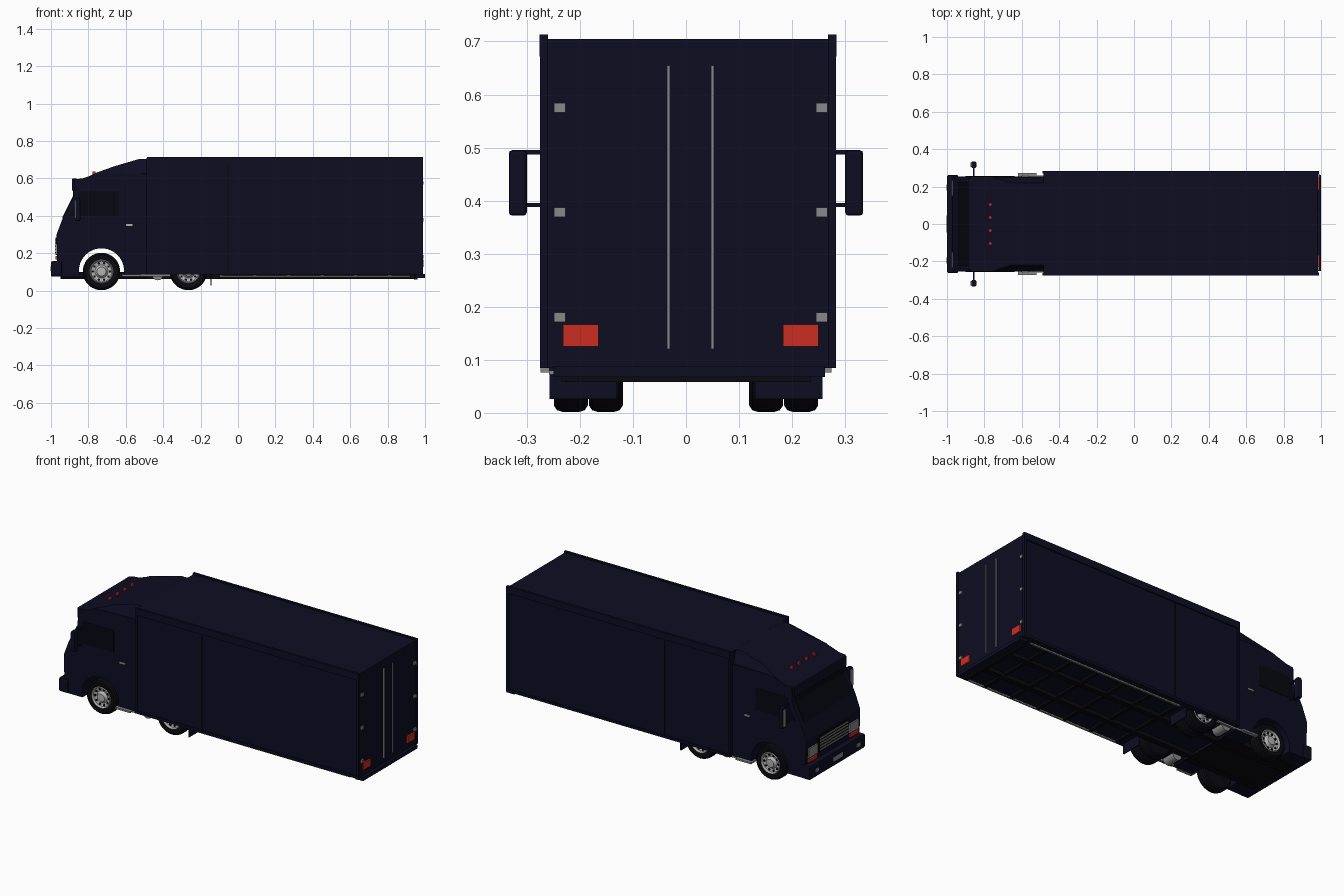
import bpy, bmesh, math
from mathutils import Vector, Matrix

if "Cube" in bpy.data.objects:
    bpy.data.objects.remove(bpy.data.objects["Cube"], do_unlink=True)


def material(name, r, g, b):
    m = bpy.data.materials.new(name)
    m.use_nodes = True
    m.diffuse_color = (r, g, b, 1)
    m.node_tree.nodes["Principled BSDF"].inputs["Base Color"].default_value = (r, g, b, 1)
    return m


NAVY = material("navy_paint", 0.004, 0.004, 0.016)
BLACK = material("black_rubber", 0.003, 0.003, 0.005)
GLASS = material("dark_glass", 0.002, 0.002, 0.006)
STEEL = material("steel_grey", 0.25, 0.25, 0.25)
CHROME = material("pale_metal", 0.45, 0.45, 0.45)
RED = material("signal_red", 0.6, 0.027, 0.017)


def finish(name, bm, mat, bevel=0.0, smooth=False):
    bmesh.ops.recalc_face_normals(bm, faces=bm.faces[:])
    mesh = bpy.data.meshes.new(name)
    bm.to_mesh(mesh)
    bm.free()
    mesh.materials.append(mat)
    ob = bpy.data.objects.new(name, mesh)
    bpy.context.collection.objects.link(ob)
    if bevel:
        mod = ob.modifiers.new("bevel", "BEVEL")
        mod.width = bevel
        mod.segments = 2
    if smooth:
        bpy.ops.object.select_all(action="DESELECT")
        ob.select_set(True)
        bpy.context.view_layer.objects.active = ob
        bpy.ops.object.shade_smooth_by_angle(angle=math.radians(35))
    return ob


def box(name, x, y, z, mat, bevel=0.0):
    """Block spanning the (low, high) pairs x, y and z."""
    bm = bmesh.new()
    bmesh.ops.create_cube(bm, size=1)
    for v in bm.verts:
        v.co = Vector([(a + b) / 2 + c * (b - a) for (a, b), c in zip((x, y, z), v.co)])
    return finish(name, bm, mat, bevel)


def pair(name, x, y, z, mat, bevel=0.0, mid=0.0):
    """Mirrored blocks on both flanks, y measured from the line mid."""
    for tag, s in (("left", 1), ("right", -1)):
        box(f"{name}_{tag}", x, sorted(mid + s * v for v in y), z, mat, bevel)


def prism(name, pts, y, mat, top=None, taper=1.0):
    """Side profile (x, z) extruded across y, narrowed above height top."""
    bm = bmesh.new()
    face = bm.faces.new([bm.verts.new((px, y[0], pz)) for px, pz in pts])
    out = bmesh.ops.extrude_face_region(bm, geom=[face])
    for v in out["geom"]:
        if isinstance(v, bmesh.types.BMVert):
            v.co.y = y[1]
    if top:
        for v in bm.verts:
            if v.co.z > top:
                v.co.y *= taper
    return finish(name, bm, mat)


def lathe(name, profile, centre, side, mat, steps=36):
    """Profile of (radius, outward offset) turned about the y axis."""
    bm = bmesh.new()
    vs = [bm.verts.new((r, side * o, 0)) for r, o in profile]
    es = [bm.edges.new(p) for p in zip(vs, vs[1:])]
    bmesh.ops.spin(bm, geom=vs + es, cent=(0, 0, 0), axis=(0, 1, 0),
                   angle=math.tau, steps=steps)
    bmesh.ops.remove_doubles(bm, verts=bm.verts[:], dist=1e-5)
    bmesh.ops.translate(bm, verts=bm.verts[:], vec=centre)
    return finish(name, bm, mat, smooth=True)


# Wheels: rounded tyre, dished rim, hub cap and a ring of dark vent holes
TYRE = [(0.062, -0.03), (0.088, -0.032), (0.097, -0.026), (0.1, -0.016),
        (0.1, 0.016), (0.097, 0.026), (0.088, 0.032), (0.062, 0.03)]
RIM = [(0.064, 0.03), (0.06, 0.034), (0.055, 0.022), (0.035, 0.018),
       (0.026, 0.026), (0.024, 0.034), (0, 0.036)]


def wheel(name, x, y, side, z=0.102):
    c = (x, y, z)
    lathe(name + "_tyre", TYRE, c, side, BLACK)
    lathe(name + "_rim", RIM, c, side, CHROME)
    lathe(name + "_inner_disc", [(0.064, -0.025), (0, -0.025)], c, side, BLACK)
    bm = bmesh.new()
    for i in range(10):
        a = math.tau * i / 10
        at = Vector((x + 0.046 * math.cos(a), y + side * 0.021, z + 0.046 * math.sin(a)))
        bmesh.ops.create_cone(bm, cap_ends=True, segments=10, radius1=0.0065, radius2=0.0065,
                              depth=0.006,
                              matrix=Matrix.Translation(at) @ Matrix.Rotation(math.pi / 2, 4, "X"))
    finish(name + "_vents", bm, BLACK)


for tag, s in (("left", 1), ("right", -1)):
    wheel(f"front_wheel_{tag}", -0.73, s * 0.217, s)
    wheel(f"rear_outer_wheel_{tag}", -0.265, s * 0.217, s)
    wheel(f"rear_inner_wheel_{tag}", -0.265, s * 0.151, s)
    lathe(f"fuel_tank_{tag}", [(0, -0.04), (0.03, -0.04), (0.03, 0.04), (0, 0.04)],
          (-0.43, s * 0.2, 0.085), s, STEEL, 20)
lathe("rear_axle", [(0.014, -0.2), (0.014, 0.2)], (-0.265, 0, 0.1), 1, BLACK, 12)
lathe("front_axle", [(0.014, -0.2), (0.014, 0.2)], (-0.73, 0, 0.1), 1, BLACK, 12)

# Cab shell with open wheel arches
arch = [(-0.73 + 0.121 * math.cos(a), 0.105 + 0.121 * math.sin(a))
        for a in [math.radians(-14 + 208 * i / 24) for i in range(25)]]
shell = [(-0.965, 0.075), (-0.97, 0.3), (-0.938, 0.385), (-0.88, 0.5), (-0.875, 0.595),
         (-0.83, 0.6), (-0.77, 0.62), (-0.7, 0.63), (-0.48, 0.63), (-0.48, 0.075)]
prism("cab_shell", shell + arch, (-0.255, 0.255), NAVY)
prism("roof_deflector", [(-0.8, 0.61), (-0.75, 0.633), (-0.66, 0.665), (-0.53, 0.703),
                         (-0.48, 0.705), (-0.48, 0.62)], (-0.25, 0.25), NAVY, 0.64, 0.88)
box("cab_floor", (-0.95, -0.48), (-0.16, 0.16), (0.07, 0.1), BLACK)
box("sun_visor", (-0.888, -0.86), (-0.245, 0.245), (0.535, 0.598), NAVY, 0.004)
prism("windscreen", [(-0.94, 0.39), (-0.883, 0.503), (-0.881, 0.535), (-0.876, 0.535),
                     (-0.876, 0.5), (-0.934, 0.388)], (-0.225, 0.225), GLASS)
for tag, s in (("left", 1), ("right", -1)):
    prism(f"side_window_{tag}", [(-0.9, 0.4), (-0.85, 0.5), (-0.845, 0.53), (-0.64, 0.53), (-0.64, 0.4)],
          sorted((s * 0.25, s * 0.257)), GLASS)
pair("door_seam", (-0.602, -0.599), (0.25, 0.256), (0.13, 0.6), BLACK)
pair("door_handle", (-0.6, -0.565), (0.25, 0.262), (0.346, 0.355), CHROME)
for i in range(4):
    y = -0.105 + 0.07 * i
    box(f"roof_marker_{i + 1}", (-0.778, -0.762), (y - 0.008, y + 0.008), (0.61, 0.636), RED)

# Cab face
box("front_bumper", (-1, -0.94), (-0.262, 0.262), (0.075, 0.157), NAVY, 0.008)
box("grille_panel", (-0.975, -0.96), (-0.14, 0.14), (0.19, 0.285), BLACK)
for i in range(5):
    z = 0.2 + 0.017 * i
    box(f"grille_bar_{i + 1}", (-0.979, -0.965), (-0.132, 0.132), (z, z + 0.006), STEEL)
pair("headlight", (-0.977, -0.96), (0.15, 0.235), (0.193, 0.248), STEEL)
pair("front_indicator", (-0.977, -0.96), (0.155, 0.235), (0.166, 0.184), RED)
pair("fog_light", (-1.003, -0.99), (0.18, 0.21), (0.105, 0.125), STEEL)
box("front_plate", (-1.003, -0.99), (-0.045, 0.045), (0.105, 0.13), STEEL)

# Mirrors
pair("mirror_housing", (-0.87, -0.843), (0.3, 0.334), (0.372, 0.495), NAVY, 0.006)
pair("mirror_glass", (-0.873, -0.868), (0.305, 0.329), (0.385, 0.485), STEEL)
for part, z in (("upper", 0.491), ("lower", 0.392)):
    pair(f"mirror_arm_{part}", (-0.86, -0.852), (0.245, 0.31), (z - 0.004, z + 0.004), NAVY)

# Cargo box with edge rails and side seams
MID = 0.004
box("cargo_box", (-0.485, 0.983), (MID - 0.272, MID + 0.272), (0.085, 0.705), NAVY)
pair("roof_rail", (-0.487, 0.987), (0.266, 0.28), (0.672, 0.713), NAVY, mid=MID)
pair("sill_rail", (-0.487, 0.987), (0.266, 0.279), (0.085, 0.1), NAVY, mid=MID)
pair("front_post", (-0.488, -0.474), (0.266, 0.279), (0.085, 0.71), NAVY, mid=MID)
pair("rear_post", (0.973, 0.988), (0.264, 0.279), (0.085, 0.713), NAVY, mid=MID)
pair("side_seam", (-0.055, -0.047), (0.266, 0.275), (0.1, 0.672), BLACK, mid=MID)

# Rear doors
for i, y in enumerate((-0.033, 0.05)):
    box(f"door_rod_{i + 1}", (0.98, 0.99), (y - 0.0025, y + 0.0025), (0.12, 0.655), STEEL)
for i, z in enumerate((0.18, 0.378, 0.575)):
    pair(f"door_hinge_{i + 1}", (0.98, 0.991), (0.236, 0.258), (z - 0.009, z + 0.009), STEEL, mid=0.009)
pair("tail_light", (0.975, 0.992), (0.174, 0.241), (0.125, 0.167), RED, mid=0.009)
box("rear_bumper", (0.95, 1), (-0.25, 0.262), (0.068, 0.088), NAVY)
box("rear_crossbar", (0.94, 0.96), (-0.235, 0.235), (0.058, 0.085), BLACK)

# Underside
pair("chassis_rail", (-0.95, 0.96), (0.085, 0.115), (0.062, 0.09), BLACK)
for i in range(6):
    x = -0.1 + 0.18 * i
    box(f"cross_member_{i + 1}", (x, x + 0.02), (-0.25, 0.25), (0.072, 0.09), BLACK)
pair("side_guard", (-0.1, 0.92), (0.247, 0.258), (0.072, 0.08), STEEL)
pair("cab_step", (-0.62, -0.52), (0.22, 0.274), (0.076, 0.086), STEEL)
pair("step_strip", (-0.52, -0.36), (0.245, 0.258), (0.076, 0.085), STEEL)
pair("mud_flap", (-0.148, -0.142), (0.13, 0.257), (0.026, 0.09), NAVY)
